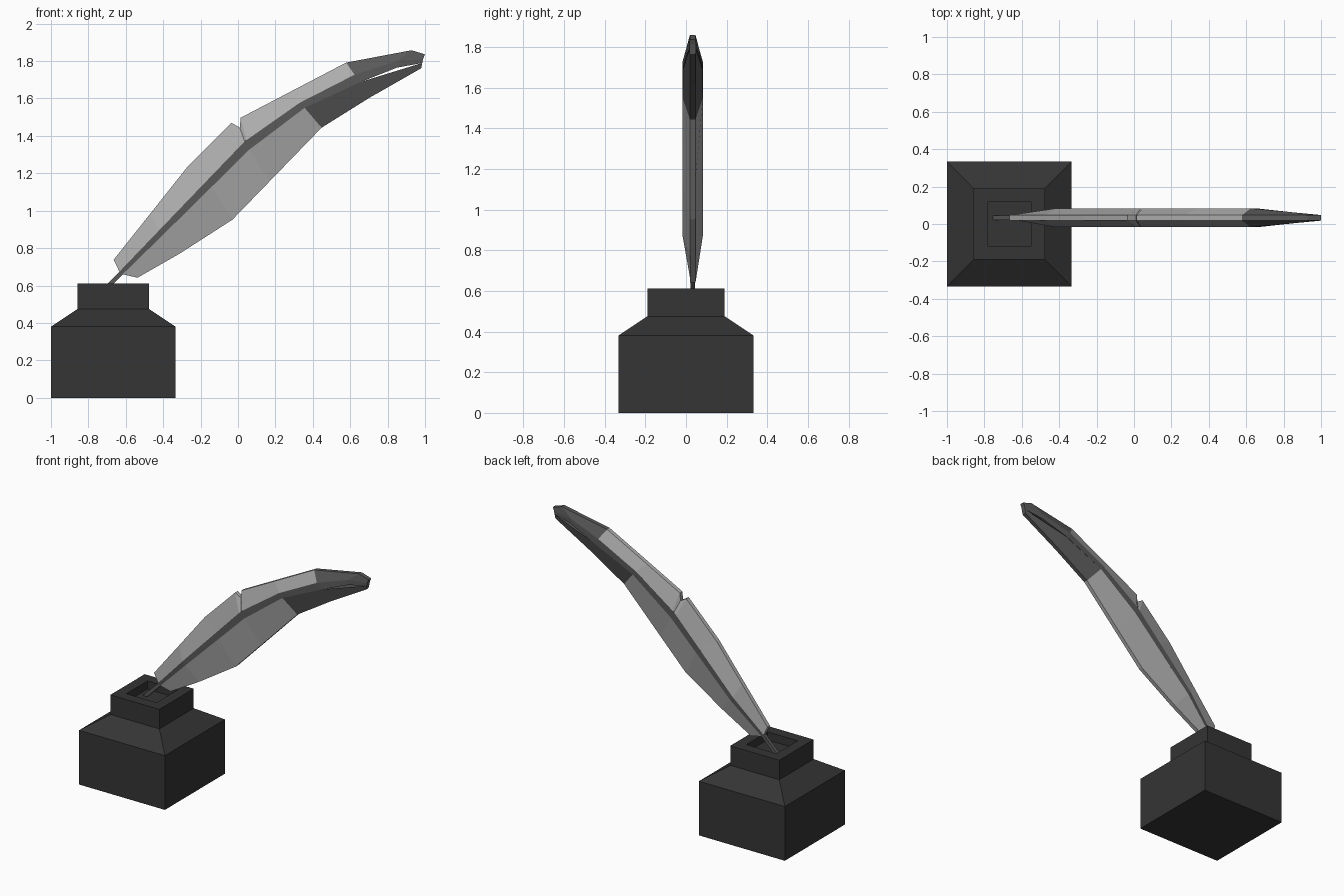
import bpy, bmesh

if "Cube" in bpy.data.objects:
    bpy.data.objects.remove(bpy.data.objects["Cube"])


def material(name, v):
    m = bpy.data.materials.new(name)
    m.diffuse_color = (v, v, v, 1)
    m.use_nodes = True
    m.node_tree.nodes["Principled BSDF"].inputs["Base Color"].default_value = m.diffuse_color
    return m


def loft(name, rings, mat, closed=True):
    """Skin a list of equal-length point rings and cap both ends."""
    bm = bmesh.new()
    rows = [[bm.verts.new(p) for p in r] for r in rings]
    n = len(rows[0])
    for a, b in zip(rows, rows[1:]):
        for i in range(n if closed else n - 1):
            j = (i + 1) % n
            bm.faces.new((a[i], a[j], b[j], b[i]))
    bm.faces.new(rows[0])
    bm.faces.new(rows[-1])
    bmesh.ops.recalc_face_normals(bm, faces=bm.faces)
    me = bpy.data.meshes.new(name)
    bm.to_mesh(me)
    bm.free()
    me.materials.append(mat)
    ob = bpy.data.objects.new(name, me)
    bpy.context.collection.objects.link(ob)
    return ob


Y = 0.033      # centre plane of the feather
EDGE = 0.014   # half thickness of the vane edges


def half(x):
    """Half thickness of the feather along its spine."""
    if x < -0.62:
        return 0.012
    if x < -0.42:
        return 0.012 + 0.038 * (x + 0.62) / 0.2
    if x < 0.63:
        return 0.05
    return 0.05 - 0.035 * (x - 0.63) / 0.37


def vane(name, inner, outer, mat):
    rings = []
    for (xi, zi), (xo, zo) in zip(inner, outer):
        h = half(xi)
        rings.append([(xi, Y - h, zi), (xo, Y - EDGE, zo),
                      (xo, Y + EDGE, zo), (xi, Y + h, zi)])
    return loft(name, rings, mat, closed=False)


dark = material("dark_glass", 0.035)
light = material("feather_grey", 0.42)
tipm = material("feather_dark", 0.1)

# Ink bottle: square rings from base to inside of the mouth
profile = [(0.333, 0), (0.333, 0.38), (0.19, 0.475), (0.19, 0.612),
           (0.117, 0.612), (0.117, 0.555)]
CX = -0.667
loft("ink_bottle", [[(CX + sx * r, sy * r, z) for sx, sy in
                     ((-1, -1), (1, -1), (1, 1), (-1, 1))]
                    for r, z in profile], dark)

# Quill shaft: upper and lower edge lines of the spine
top = [(-0.757, 0.552), (-0.634, 0.674), (-0.42, 0.897), (0.035, 1.37),
       (0.33, 1.577), (0.623, 1.727), (0.85, 1.80), (0.99, 1.812)]
low = [(-0.74, 0.535), (-0.617, 0.658), (-0.40, 0.872), (0.06, 1.326),
       (0.356, 1.55), (0.66, 1.69), (0.85, 1.765), (0.985, 1.79)]
rings = []
for (xa, za), (xb, zb) in zip(top, low):
    h = half(xa)
    rings.append([(xa, Y - h, za), (xb, Y - h, zb),
                  (xb, Y + h, zb), (xa, Y + h, za)])
loft("quill_shaft", rings, tipm)

# Upper vane with its small notch
vane("upper_vane",
     [(-0.634, 0.674), (-0.42, 0.897), (-0.16, 1.167), (0.02, 1.354),
      (0.035, 1.37), (0.045, 1.377), (0.33, 1.577), (0.623, 1.727)],
     [(-0.665, 0.738), (-0.47, 0.983), (-0.27, 1.235), (-0.035, 1.47),
      (0.01, 1.444), (0.014, 1.497), (0.27, 1.631), (0.578, 1.792)], light)

# Lower vane
vane("lower_vane",
     [(-0.617, 0.66), (-0.40, 0.872), (-0.14, 1.129), (0.06, 1.326),
      (0.356, 1.55)],
     [(-0.537, 0.642), (-0.313, 0.77), (-0.03, 0.952), (0.17, 1.158),
      (0.447, 1.444)], light)

# Dark tip, upper and lower halves
vane("tip_upper", [(0.623, 1.727), (0.85, 1.80), (0.99, 1.812)],
     [(0.578, 1.792), (0.928, 1.858), (1.0, 1.836)], tipm)
vane("tip_lower", [(0.356, 1.55), (0.66, 1.69), (0.985, 1.79)],
     [(0.447, 1.444), (0.703, 1.604), (0.98, 1.762)], tipm)
